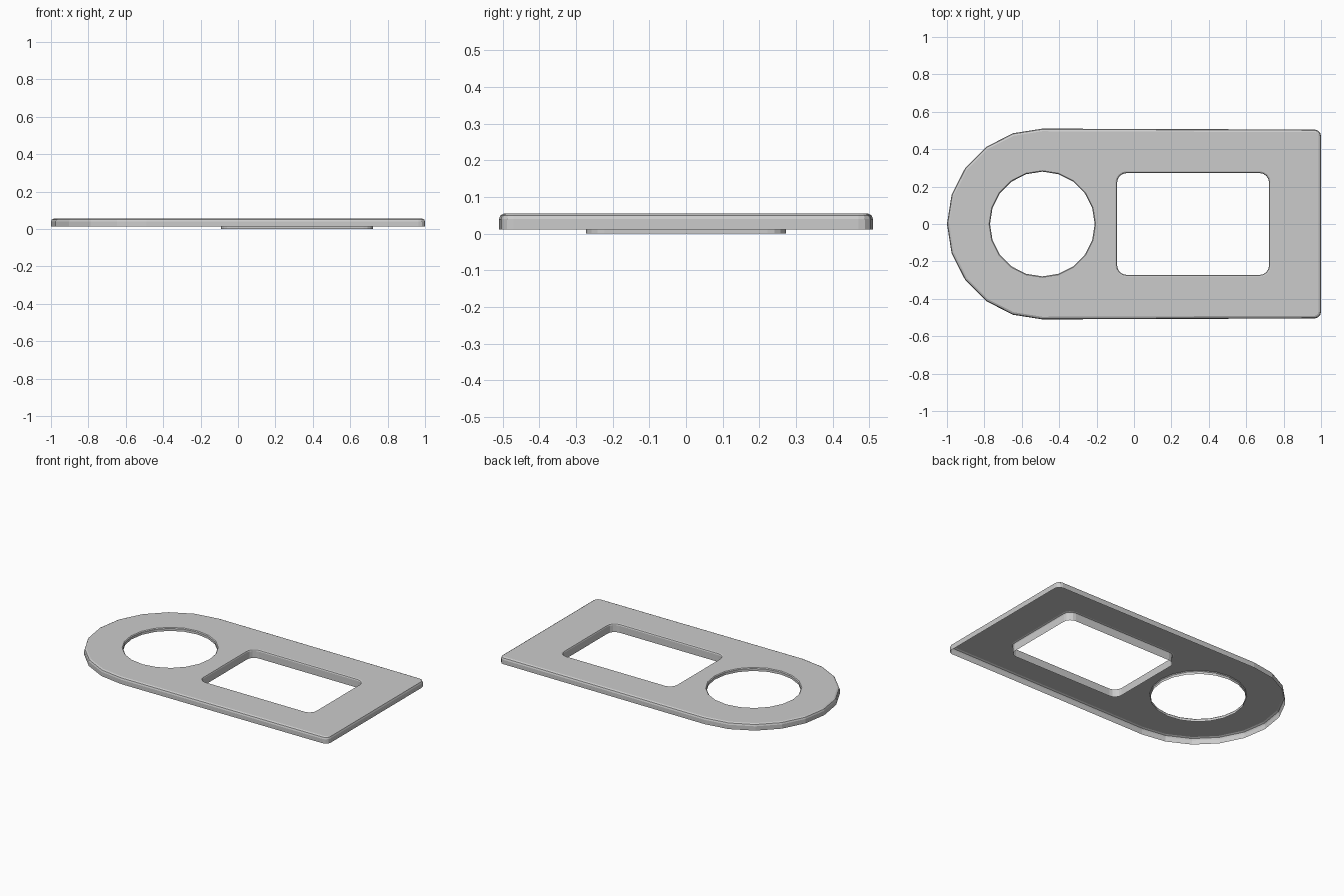
import bpy, bmesh
from math import sin, cos, radians

if "Cube" in bpy.data.objects:
    bpy.data.objects.remove(bpy.data.objects["Cube"])

CX = -0.49  # shared centre of the rounded end and the round hole


def arc(cx, cy, r, start, end, steps):
    angles = [radians(start + (end - start) * i / steps) for i in range(steps + 1)]
    return [(cx + r * cos(a), cy + r * sin(a)) for a in angles]


def outline(d):
    """Plate outline, inset by d."""
    r = 0.035
    return (arc(CX, 0, 0.51 - d, 90, 270, 10)
            + arc(1 - r, -0.505 + r, r - d, -90, 0, 3)
            + arc(1 - r, 0.505 - r, r - d, 0, 90, 3))


def round_hole(d):
    """Round opening, grown by d."""
    return arc(CX, 0, 0.28 + d, 0, 342, 19)


def window(d):
    """Rounded rectangular opening, grown by d."""
    r, x0, x1, y = 0.05, -0.09, 0.722, 0.272
    pts = []
    for cx, cy, a in ((x1 - r, y - r, 0), (x0 + r, y - r, 90),
                      (x0 + r, -y + r, 180), (x1 - r, -y + r, 270)):
        pts += arc(cx, cy, r + d, a, a + 90, 4)
    return pts


def wall(bm, shape, profile):
    """Skin a shape through (offset, z) steps; return the top edge loop."""
    prev = None
    for d, z in profile:
        ring = [bm.verts.new((x, y, z)) for x, y in shape(d)]
        n = len(ring)
        if prev:
            for i in range(n):
                j = (i + 1) % n
                bm.faces.new((prev[i], prev[j], ring[j], ring[i]))
        prev = ring
    return [bm.edges.get((prev[i], prev[(i + 1) % n])) for i in range(n)]


bm = bmesh.new()
# Outer rim, shallow round lip and deep window skirt, all open underneath
edges = wall(bm, outline, [(0, 0.012), (0, 0.04), (0.004, 0.05), (0.014, 0.055)])
edges += wall(bm, round_hole, [(0, 0.034), (0, 0.05), (0.005, 0.055)])
edges += wall(bm, window, [(0, 0), (0, 0.045), (0.003, 0.052), (0.01, 0.055)])
# Flat top joining the three loops
bmesh.ops.triangle_fill(bm, edges=edges, use_beauty=True, normal=(0, 0, 1))
bmesh.ops.recalc_face_normals(bm, faces=bm.faces[:])
top = max(bm.faces, key=lambda f: f.calc_center_median().z)
if top.normal.z < 0:
    bmesh.ops.reverse_faces(bm, faces=bm.faces[:])

mesh = bpy.data.meshes.new("cover_plate")
bm.to_mesh(mesh)
bm.free()
bpy.context.collection.objects.link(bpy.data.objects.new("cover_plate", mesh))
